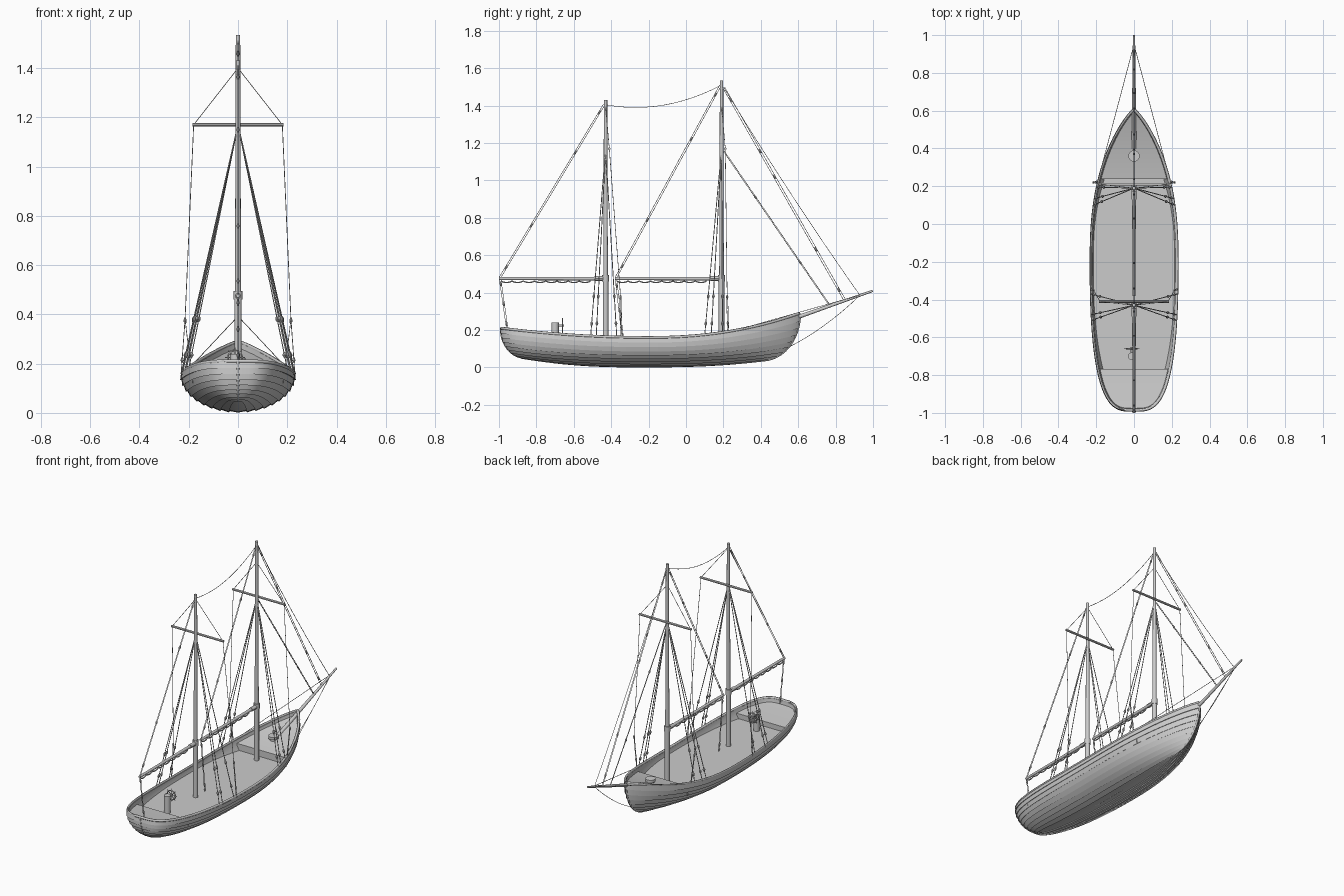
import bpy, bmesh, math
from mathutils import Vector as V, Matrix

if "Cube" in bpy.data.objects:
    bpy.data.objects.remove(bpy.data.objects["Cube"])

def finish(name, bm, mirror=False, smooth=True):
    me = bpy.data.meshes.new(name)
    bm.to_mesh(me)
    bm.free()
    ob = bpy.data.objects.new(name, me)
    bpy.context.collection.objects.link(ob)
    if mirror:
        m = ob.modifiers.new("mirror", 'MIRROR')
        m.merge_threshold = 0.0005
    if smooth:
        bpy.ops.object.select_all(action='DESELECT')
        ob.select_set(True)
        bpy.context.view_layer.objects.active = ob
        bpy.ops.object.shade_smooth_by_angle()
    return ob

def grid(rows):
    bm = bmesh.new()
    vs = [[bm.verts.new(p) for p in r] for r in rows]
    for a, b in zip(vs, vs[1:]):
        for j in range(len(a) - 1):
            bm.faces.new((a[j], a[j + 1], b[j + 1], b[j]))
    return bm

def rod(bm, a, b, r1, r2=None, n=12):
    a, b = V(a), V(b)
    rot = (b - a).to_track_quat('Z', 'Y').to_matrix().to_4x4()
    bmesh.ops.create_cone(bm, cap_ends=True, segments=n, radius1=r1, radius2=r1 if r2 is None else r2,
                          depth=(b - a).length, matrix=Matrix.Translation((a + b) / 2) @ rot)

def rods(name, items, n=12):
    bm = bmesh.new()
    for it in items:
        rod(bm, *it, n=n)
    return finish(name, bm)

def ropes(name, paths, r, cyclic=False):
    cu = bpy.data.curves.new(name, 'CURVE')
    cu.dimensions = '3D'
    cu.bevel_depth = r
    cu.bevel_resolution = 1
    cu.use_fill_caps = True
    for pts in paths:
        sp = cu.splines.new('POLY')
        sp.points.add(len(pts) - 1)
        for p, q in zip(sp.points, pts):
            p.co = (*q, 1)
        sp.use_cyclic_u = cyclic
    ob = bpy.data.objects.new(name, cu)
    bpy.context.collection.objects.link(ob)

def sag(a, b, d, n=12):
    return [V(a).lerp(V(b), i / n) - V((0, 0, 4 * d * i / n * (1 - i / n))) for i in range(n + 1)]

# ---- hull form: t runs stern to bow, v runs keel to sheer
def form(t):
    y = -0.99 + 1.6 * t
    if y < -0.2:
        s = min(1, (-0.2 - y) / 0.79)
        return 0.232 * (1 - s ** 2.5) ** 0.3, 0.158 + 0.05 * s * s, 0.006 + 0.045 * s ** 2.5
    s = min(1, (y + 0.2) / 0.81)
    return 0.232 * (1 - s ** 2.5) ** 0.85, 0.158 + 0.13 * s ** 2.2, 0.006 + 0.032 * s ** 2.5

def raw(t, v):
    w, sh, ke = form(t)
    f, g = math.sin(v * math.pi / 2), 1 - math.cos(v * math.pi / 2)
    y0, y1 = -0.86 - 0.13 * f, 0.41 + 0.2 * f
    return V((w * f, y0 + (y1 - y0) * t, ke + (sh - ke) * g))

def hull(t, v, off=0.0):
    p = raw(t, v)
    tc, vc, e = min(max(t, 0.002), 0.998), min(max(v, 0.02), 0.98), 0.001
    n = (raw(tc + e, vc) - raw(tc - e, vc)).cross(raw(tc, vc + e) - raw(tc, vc - e)).normalized()
    p += n * off
    p.x = 0 if t in (0, 1) or v == 0 else max(0, p.x)
    p.z = max(p.z, 0.001)
    return p

N = 56
ts = [0] + [(1 - math.cos(math.pi * i / N)) / 2 for i in range(1, N)] + [1]
levels = []
for i in range(10):
    levels += [(i / 10, 0.006), ((i + 1) / 10, 0.0)]
levels += [(1, -0.012), (0.85, -0.012), (0.6, -0.012)]
finish("planked_hull", grid([[hull(t, v, o) for t in ts] for v, o in levels]), mirror=True)

# rail cap and keel with stem
side = [hull(t, 1, -0.004) + V((0, 0, 0.002)) for t in ts]
ropes("rail", [side + [V((-p.x, p.y, p.z)) for p in side[-2:0:-1]]], 0.008, True)
vs = [i / 12 for i in range(13)]
ropes("keel_and_stem", [[raw(0, v) for v in vs[::-1]] + [raw(t, 0) for t in ts[1:-1]] + [raw(1, v) for v in vs]], 0.006)

# decks: main deck with raised ends
def deck(name, y0, y1, drop, step=None):
    rows = []
    for i in range(25):
        t = (y0 + (y1 - y0) * i / 24 + 0.99) / 1.6
        w, sh, ke = form(t)
        z = 0.13 if drop is None else sh - drop
        p = hull(t, math.acos(1 - (z - ke) / (sh - ke)) * 2 / math.pi, -0.008)
        rows.append([V((-p.x, p.y, z)), V((0, p.y, z)), V((p.x, p.y, z))])
    if step == 'start':
        rows.insert(0, [p - V((0, 0, 0.06)) for p in rows[0]])
    if step == 'end':
        rows.append([p - V((0, 0, 0.04)) for p in rows[-1]])
    finish(name, grid(rows))

deck("main_deck", -0.85, 0.30, None)
deck("fore_deck", 0.24, 0.605, 0.02, 'start')
deck("aft_deck", -0.985, -0.77, 0.022, 'end')

# spars
MA, MF = -0.43, 0.19
def sprit(y):
    return V((0, y, 0.27 + 0.35 * (y - 0.6)))
for nm, y, top in (("aft", MA, 1.43), ("fore", MF, 1.535)):
    rods(nm + "_mast", [((0, y, 0.1), (0, y, 0.47), 0.015), ((0, y, 0.46), (0, y, top), 0.0125, 0.009),
                        ((0, y, 0.46), (0, y, 0.495), 0.018)], 16)
    e = y - 0.57
    rods(nm + "_boom", [((0, y - 0.01, 0.475), (0, e, 0.475), 0.01, 0.008),
                        ((0, y - 0.06, 0.475), (0, y - 0.01, 0.475), 0.013)])
    rods(nm + "_yard", [((-0.185, y + 0.02, 1.17), (0.185, y + 0.02, 1.17), 0.007)])
    # scalloped lacing under each boom
    lace = []
    for k in range(8):
        a = y - 0.08 - k * 0.06
        lace += sag((0, a, 0.462), (0, a - 0.06, 0.462), 0.008, 6)
    ropes(nm + "_boom_lacing", [lace], 0.004)
rods("bowsprit", [(sprit(0.40), sprit(0.998), 0.013, 0.006)])

# ---- rigging
thin, thick, blocks = [], [], []

def block(a, b, f, r=0.0065, L=0.024):
    a, b = V(a), V(b)
    d = (b - a).normalized() * L / 2
    c = a.lerp(b, f)
    blocks.append((c - d, c, r * 0.5, r))
    blocks.append((c, c + d, r, r * 0.5))

def tackle(a, b, fr, gap=0.005):
    for s in (-gap, gap):
        o = V((0, s, 0))
        thin.append([V(a) + o, V(b) + o])
    for f in fr:
        block(a, b, f)

def rail(y, s):
    t = (y + 0.99) / 1.6
    p = raw(min(max(t, 0), 1), 1)
    return V((s * p.x, y, p.z))

for y, top, feet, brace in ((MA, 1.41, (-0.51, -0.48, -0.37), -0.345), (MF, 1.51, (0.10, 0.135, 0.195), 0.225)):
    # topping lift and boom sheet
    e = V((0, y - 0.565, 0.48))
    tackle(e, (0, y - 0.005, top), (0.06, 0.3, 0.72, 0.95))
    foot = V((0, y - 0.525, 0.2 if y < 0 else 0.13))
    tackle(e, foot, (0.12, 0.5, 0.88), 0.004)
    for s in (-1, 1):
        # shrouds with deadeyes
        for k, f in enumerate(feet):
            r = rail(f, s)
            m = V((0, y, 1.17))
            thick.append([m, r])
            for h in (0.38, 0.235):
                block(m, r, (1.17 - h) / (1.17 - r.z), 0.008, 0.022)
        # yard lifts and braces
        tip = V((s * 0.18, y + 0.02, 1.17))
        thin.append([tip, V((0, y, 1.40))])
        r = rail(brace, s)
        mid = V((s * 0.215, brace - 0.005, 0.38))
        thin.append([tip, mid])
        tackle(mid, r, (0.02, 0.75), 0.003)

# stays between masts and to the bowsprit
thin.append(sag((0, MA, 1.405), (0, MF, 1.51), 0.055))
tackle((0, MF + 0.01, 1.5), sprit(0.85), (0.06, 0.3, 0.42, 0.76, 0.95), 0.006)
tackle((0, MF + 0.01, 1.16), sprit(0.77), (0.3, 0.72), 0.003)
thin.append(sag((0, MF + 0.01, 1.5), sprit(0.93), 0.02))
thin.append(sag(sprit(0.93), (0, 0.33, 0.03), 0.055))
for s in (-1, 1):
    thin.append([sprit(0.95), rail(0.24, s)])
ropes("running_rigging", thin, 0.0016)
ropes("shrouds", thick, 0.0024)
rods("rigging_blocks", blocks, 8)

# capstan on the fore deck
rods("capstan", [((0, 0.36, 0.17), (0, 0.36, 0.205), 0.02), ((0, 0.36, 0.205), (0, 0.36, 0.222), 0.03)], 20)

# steering post and wheel
wx, wz, wy = -0.012, 0.225, -0.66
rods("steering_post", [((wx, -0.70, 0.12), (wx, -0.70, 0.24), 0.02), ((wx, -0.70, wz), (wx, wy + 0.008, wz), 0.006)], 16)
ring, spokes = [], []
for k in range(24):
    a = math.tau * k / 24
    d = V((math.cos(a), 0, math.sin(a)))
    c = V((wx, wy, wz))
    ring.append(c + d * 0.029)
    if k % 3 == 0:
        spokes.append((c, c + d * 0.04, 0.0025))
ropes("wheel_rim", [ring], 0.0035, True)
rods("wheel_spokes", spokes, 6)
